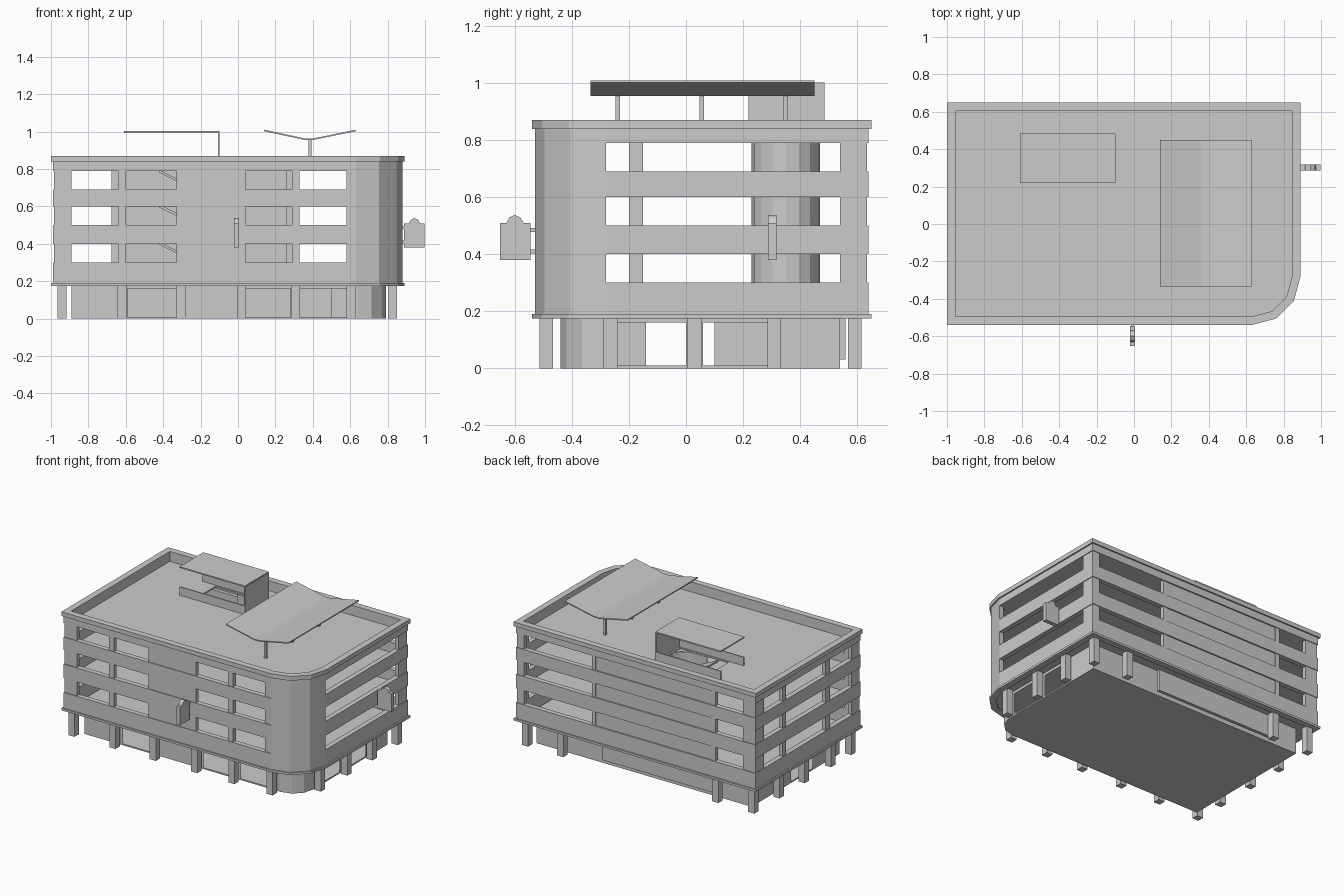
import bpy, bmesh, math
from mathutils import Matrix

cube = bpy.data.objects.get("Cube")
if cube:
    bpy.data.objects.remove(cube, do_unlink=True)

concrete = bpy.data.materials.new("concrete_grey")
concrete.use_nodes = True
GREY = (0.6, 0.6, 0.6, 1)
concrete.diffuse_color = GREY
concrete.node_tree.nodes["Principled BSDF"].inputs["Base Color"].default_value = GREY
concrete.use_backface_culling = True


def finish(name, bm, fix=True):
    if fix:
        bmesh.ops.recalc_face_normals(bm, faces=bm.faces)
    mesh = bpy.data.meshes.new(name)
    bm.to_mesh(mesh)
    bm.free()
    mesh.materials.append(concrete)
    ob = bpy.data.objects.new(name, mesh)
    bpy.context.collection.objects.link(ob)
    return ob


def add_box(bm, x, y, z):
    size = [b - a for a, b in (x, y, z)]
    mid = [(a + b) / 2 for a, b in (x, y, z)]
    bmesh.ops.create_cube(bm, size=1, matrix=Matrix.Translation(mid) @ Matrix.Diagonal((*size, 1)))


def boxes(name, items):
    bm = bmesh.new()
    for item in items:
        add_box(bm, *item)
    return finish(name, bm)


def prism(name, points, offset):
    """Extrude a closed 3D polygon along an offset."""
    bm = bmesh.new()
    face = bm.faces.new([bm.verts.new(p) for p in points])
    out = bmesh.ops.extrude_face_region(bm, geom=[face])
    verts = [g for g in out["geom"] if isinstance(g, bmesh.types.BMVert)]
    bmesh.ops.translate(bm, verts=verts, vec=offset)
    bm.faces.ensure_lookup_table()
    if face.is_valid and len(face.edges[0].link_faces) < 2:
        bm.faces.new(reversed(face.verts))
    return finish(name, bm)


def arc(cx, cy, r, start, end, steps):
    return [(cx + r * math.cos(a), cy + r * math.sin(a)) for a in
            (math.radians(start + (end - start) * i / steps) for i in range(steps + 1))]


def outline(d):
    """Building footprint inset by d, with one rounded corner."""
    return [(-1 + d, -.54 + d)] + arc(.63, -.28, .26 - d, -90, 0, 3) + [(.89 - d, .65 - d), (-1 + d, .65 - d)]


def strip(name, outer, inner, z0, z1, closed=True):
    """Solid wall between two matching outlines."""
    bm = bmesh.new()
    rows = [[bm.verts.new((x, y, z)) for x, y in pts]
            for pts, z in ((outer, z0), (outer, z1), (inner, z1), (inner, z0))]
    n = len(outer)
    for i in range(n if closed else n - 1):
        j = (i + 1) % n
        for k in range(4):
            a, b = rows[k], rows[(k + 1) % 4]
            bm.faces.new((a[i], a[j], b[j], b[i]))
    if not closed:
        for i in (0, n - 1):
            bm.faces.new([r[i] for r in rows])
    return finish(name, bm)


def slab(name, d, z0, z1):
    return prism(name, [(x, y, z0) for x, y in outline(d)], (0, 0, z1 - z0))


# Horizontal bands, ledges and floors
BANDS = ((.18, .30), (.40, .50), (.60, .69), (.79, .85))
for i, (z0, z1) in enumerate(BANDS):
    strip(f"spandrel_{i}", outline(.01), outline(.045), z0, z1)
strip("parapet_ledge", outline(0), outline(.045), .84, .87)
strip("base_ledge", outline(0), outline(.045), .175, .19)
for i, z in enumerate((.18, .405, .605)):
    slab(f"floor_{i}", .03, z, z + .015)
deck = slab("roof_deck", .03, .79, .8)
cutter = boxes("stair_hole_cutter", [((-.5, -.12), (.235, .47), (.7, .9))])
cutter.hide_render = True
cutter.hide_viewport = True
cut = deck.modifiers.new("stair_hole", 'BOOLEAN')
cut.operation = 'DIFFERENCE'
cut.object = cutter

# Piers between the openings, slightly recessed behind the bands
H = (.19, .84)
FRONT, BACK, WEST, EAST = (-.525, -.495), (.605, .635), (-.985, -.955), (.845, .875)
boxes("front_piers", [(x, FRONT, H) for x in
      ((-.985, -.89), (-.64, -.6), (-.33, .04), (.29, .33), (.58, .63))])
boxes("back_piers", [(x, BACK, H) for x in
      ((-.985, -.89), (-.675, -.64), (.26, .29), (.82, .875))])
boxes("side_piers", [(WEST, y, H) for y in
      ((-.525, -.44), (-.2, -.15), (.29, .33), (.54, .635))] + [(EAST, (.54, .635), H)])
strip("rounded_corner_wall", arc(.63, -.28, .25, -90, 0, 3), arc(.63, -.28, .215, -90, 0, 3),
      *H, closed=False)


def skin(name, points, z0, z1, open_spans=(), closed=True):
    """One-sided outward wall along a path; open spans keep only a sill and lintel."""
    bm = bmesh.new()
    n = len(points)
    for i in range(n if closed else n - 1):
        p, q = points[i], points[(i + 1) % n]
        for a, b in (((z0, z0 + .01), (z1 - .02, z1)) if i in open_spans else ((z0, z1),)):
            bm.faces.new([bm.verts.new(v) for v in ((*p, a), (*q, a), (*q, b), (*p, b))])
    return finish(name, bm, fix=False)


skin("back_wall", [(.26, .63), (-.64, .63)], .19, .84, closed=False)

# Recessed ground floor
front = [(x, -.44) for x in (-.89, -.59, -.33, .04, .28, .33, .58)]
corner = arc(.64, -.29, .15, -90, 0, 3)
east = [(.79, y) for y in (-.24, 0, .06, .29, .54)]
west = [(-.89, y) for y in (.54, .1, -.14)]
skin("ground_walls", front + corner + east + west, 0, .18, (1, 3, 5, 11, 13, 17))
path = [(-.89, -.44)] + corner + [(.79, .54), (-.89, .54)]
prism("ground_slab", [(x, y, 0) for x, y in path], (0, 0, .008))
boxes("ground_rooms", [((-.62, .5), (-.24, -.14), (.008, .18)),
                       ((-.62, .6), (.1, .29), (.008, .18))])
boxes("back_ground_panel", [((-.66, .26), (.53, .56), (.03, .18))])

# Outer columns
W = .024
spots = [(x, -.49) for x in (-.94, -.62, -.305, .018, .308, .605)]
spots += [(x, .592) for x in (-.94, -.66, .55, .825)]
spots += [(x, y) for x in (-.94, .825) for y in (-.265, .03, .31)]
boxes("ground_columns", [((x - W, x + W), (y - W, y + W), (0, .18)) for x, y in spots])

# Stair core and flights
bend = [(-.33, .23)] + arc(-.22, .35, .12, -90, 90, 8) + [(-.33, .47)]
bend_in = [(-.33, .238)] + arc(-.22, .35, .112, -90, 90, 8) + [(-.33, .462)]
strip("stair_core_wall", bend, bend_in, .195, .79, closed=False)
for i, top in enumerate((.795, .61, .41)):
    mid = top - .1
    for part, y, za, zb in (("upper", .24, top, mid), ("lower", .355, mid - .09, mid)):
        prism(f"stair_{part}_flight_{i}",
              [(-.42, y, za), (-.22, y, zb), (-.22, y, zb - .015), (-.42, y, za - .015)], (0, .105, 0))
    boxes(f"stair_landing_{i}", [((-.22, -.13), (.27, .43), (mid - .015, mid))])

# Stair shelter on the roof
boxes("stair_shelter_roof", [((-.61, -.1), (.22, .485), (.993, 1.002))])
boxes("stair_shelter_wall", [((-.108, -.098), (.22, .485), (.79, .995))])
boxes("stair_guards", [((-.61, -.1), y, (.8, .86)) for y in ((.22, .228), (.477, .485))])

# Folded canopy on posts
fold = [(.14, 1.01), (.36, .963), (.4, .963), (.63, 1.01)]
section = [(x, -.335, z) for x, z in fold] + [(x, -.335, z - .008) for x, z in reversed(fold)]
prism("roof_canopy", section, (0, .785, 0))
boxes("canopy_posts", [((.377, .392), (y - .008, y + .008), (.79, .957)) for y in (-.24, .055, .35)])

# Projecting signs: u runs outward from the wall
profile = [(0, .38), (.108, .38), (.108, .51), (.085, .51), (.075, .528), (.055, .538),
           (.035, .528), (.025, .51), (0, .51)]
prism("front_sign", [(-.022, -.545 - u, z) for u, z in profile], (.027, 0, 0))
prism("side_sign", [(.888 + u, .287, z) for u, z in profile], (0, .03, 0))
for z in (.41, .485):
    boxes("front_sign_bracket", [((-.016, -.002), (-.55, -.52), (z - .007, z + .007))])
    boxes("side_sign_bracket", [((.87, .893), (.295, .309), (z - .007, z + .007))])
